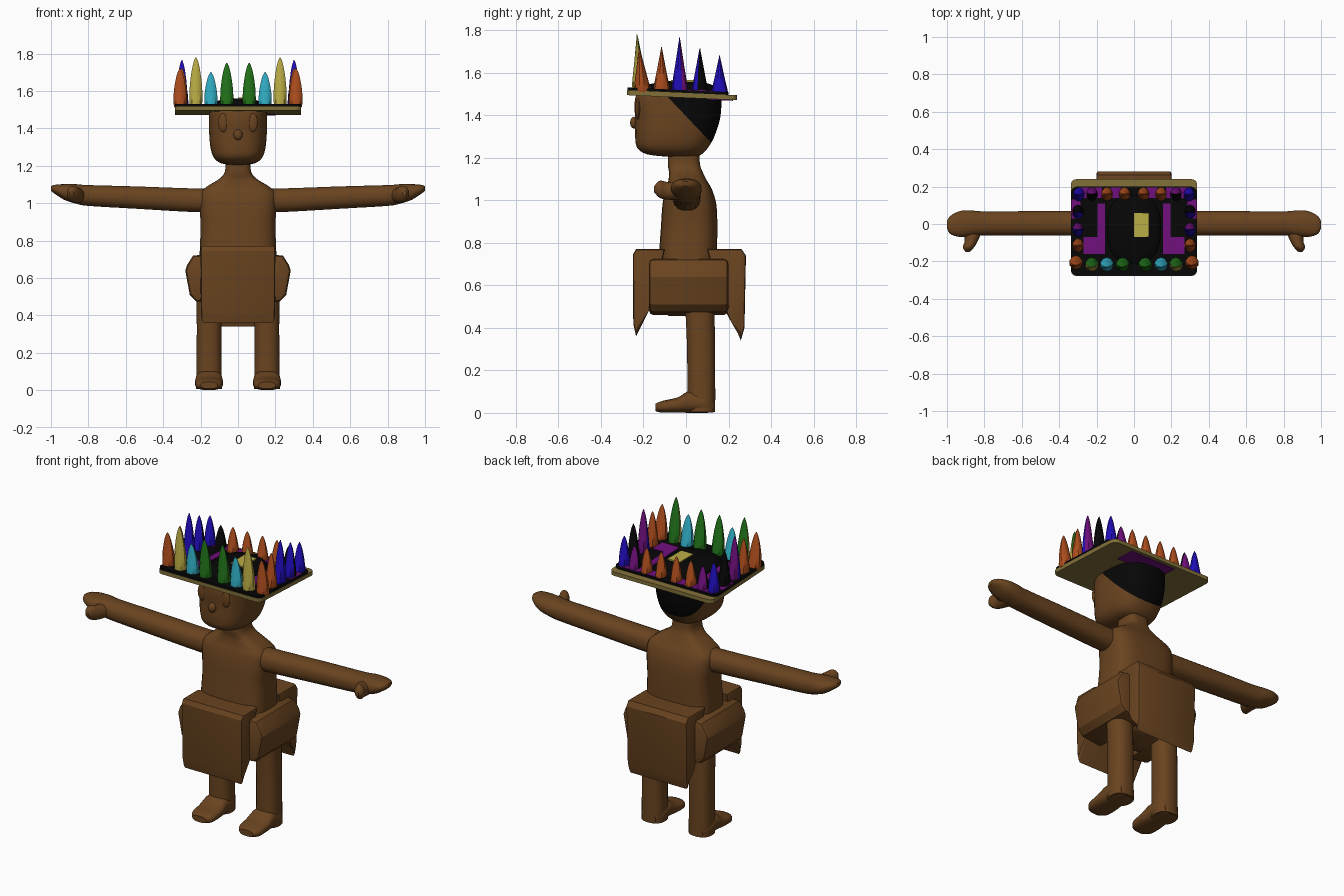
import bpy, bmesh
from math import cos, sin, pi
from mathutils import Vector

cube = bpy.data.objects.get("Cube")
if cube:
    bpy.data.objects.remove(cube)


def material(name, r, g, b):
    m = bpy.data.materials.new(name)
    m.use_nodes = True
    m.diffuse_color = (r, g, b, 1)
    node = next(n for n in m.node_tree.nodes if n.type == 'BSDF_PRINCIPLED')
    node.inputs["Base Color"].default_value = (r, g, b, 1)
    node.inputs["Roughness"].default_value = 0.8
    return m


BROWN = material("brown", .142, .057, .014)
BLACK = material("black", .002, .002, .002)
KHAKI = material("khaki", .22, .16, .04)
YELLOW = material("yellow", .5, .42, .06)
ORANGE = material("orange", .42, .075, .012)
CYAN = material("cyan", .03, .42, .55)
GREEN = material("green", .015, .17, .01)
PURPLE = material("purple", .16, .005, .2)
BLUE = material("blue", .015, .004, .5)


def finish(name, bm, mats, angle=0.7):
    bmesh.ops.recalc_face_normals(bm, faces=bm.faces)
    mesh = bpy.data.meshes.new(name)
    bm.to_mesh(mesh)
    bm.free()
    for m in mats:
        mesh.materials.append(m)
    ob = bpy.data.objects.new(name, mesh)
    bpy.context.collection.objects.link(ob)
    if angle:
        bpy.ops.object.select_all(action='DESELECT')
        ob.select_set(True)
        bpy.context.view_layer.objects.active = ob
        bpy.ops.object.shade_smooth_by_angle(angle=angle)


def refine(rings, steps):
    """Smoothly interpolated cross-sections."""
    out = []
    for i in range(len(rings) - 1):
        p = [Vector(rings[min(max(j, 0), len(rings) - 1)]) for j in range(i - 1, i + 3)]
        for k in range(steps):
            t = k / steps
            v = p[1] + (p[2] - p[0]) * t / 2 \
                + (p[0] * 2 - p[1] * 5 + p[2] * 4 - p[3]) * t * t / 2 \
                + (p[1] * 3 - p[0] - p[2] * 3 + p[3]) * t ** 3 / 2
            out.append(v)
    return out + [Vector(rings[-1])]


def power(c, n):
    return (1 if c > 0 else -1) * abs(c) ** (2 / n)


def loft(rings, axis='z', n=2.0, sides=24, steps=4, side=1):
    """Rings are: position on axis, two centres, two radii."""
    bm = bmesh.new()
    loops = []
    for t, cu, cv, ru, rv in refine(rings, steps):
        loop = []
        for i in range(sides):
            a = 2 * pi * (i + .5) / sides
            u = cu + max(ru, .002) * power(cos(a), n)
            v = cv + max(rv, .002) * power(sin(a), n)
            x, y, z = {'x': (t, u, v), 'y': (u, t, v), 'z': (u, v, t)}[axis]
            loop.append(bm.verts.new((x * side, y, z)))
        loops.append(loop)
    for a, b in zip(loops, loops[1:]):
        for i in range(sides):
            j = (i + 1) % sides
            bm.faces.new((a[i], a[j], b[j], b[i]))
    bm.faces.new(loops[0])
    bm.faces.new(loops[-1])
    return bm


def ball(name, centre, radii, mat):
    bm = bmesh.new()
    bmesh.ops.create_uvsphere(bm, u_segments=16, v_segments=10, radius=1)
    bmesh.ops.scale(bm, vec=radii, verts=bm.verts)
    bmesh.ops.translate(bm, vec=centre, verts=bm.verts)
    finish(name, bm, [mat])


def panel(name, profile, place, a, b, bevel):
    """Extrude a side profile between a and b, with softened edges."""
    bm = bmesh.new()
    ends = [[bm.verts.new(place(p, w)) for p in profile] for w in (a, b)]
    for e in ends:
        bm.faces.new(e)
    for i in range(len(profile)):
        j = (i + 1) % len(profile)
        bm.faces.new((ends[0][i], ends[0][j], ends[1][j], ends[1][i]))
    rim = [e for end in ends for e in bm.edges if e.verts[0] in end and e.verts[1] in end]
    bmesh.ops.bevel(bm, geom=rim, offset=bevel, segments=2, affect='EDGES', profile=.5)
    finish(name, bm, [BROWN], .45)


def hat_z(y):
    return 1.495 - .045 * y


def plate(name, x, y, z, mat, tilt=True, bevel=0):
    """Flat box; z is relative to the sloping hat unless tilt is off."""
    bm = bmesh.new()
    bmesh.ops.create_cube(bm, size=1)
    for v in bm.verts:
        px, py, pz = (r[0] if c < 0 else r[1] for r, c in zip((x, y, z), v.co))
        v.co = (px, py, pz + (hat_z(py) if tilt else 0))
    if bevel:
        up = [e for e in bm.edges if abs(e.verts[0].co.z - e.verts[1].co.z) > .01
              and abs(e.verts[0].co.y - e.verts[1].co.y) < .001]
        bmesh.ops.bevel(bm, geom=up, offset=bevel, segments=3, affect='EDGES', profile=.5)
    finish(name, bm, [mat], 0)


# Torso with neck
finish("torso", loft([
    (.455, 0, .01, .11, .09), (.50, 0, .01, .185, .135), (.60, 0, .01, .205, .145),
    (.75, 0, .01, .205, .137), (.88, 0, .015, .20, .133), (.98, 0, .016, .207, .127),
    (1.05, 0, .013, .205, .11), (1.09, 0, .008, .165, .092), (1.13, 0, 0, .10, .08),
    (1.17, 0, -.01, .07, .076), (1.24, 0, -.01, .068, .072)], n=3.3, sides=32), [BROWN])

# Head, cut so the hair is its own colour
bm = loft([
    (1.205, 0, -.02, .05, .07), (1.217, 0, -.055, .10, .13), (1.247, 0, -.063, .132, .167),
    (1.30, 0, -.053, .148, .187), (1.38, 0, -.04, .155, .20), (1.45, 0, -.038, .155, .205),
    (1.50, 0, -.035, .152, .197), (1.54, 0, -.03, .125, .16), (1.56, 0, -.02, .06, .08)], n=2.6, sides=32)
hairline, slope = Vector((0, -.08, 1.48)), Vector((0, 1, .95))
bmesh.ops.bisect_plane(bm, geom=bm.verts[:] + bm.edges[:] + bm.faces[:],
                       plane_co=hairline, plane_no=slope)
for f in bm.faces:
    c = f.calc_center_median()
    f.material_index = int((c - hairline).dot(slope) > 0 or c.z > 1.5)
finish("head", bm, [BROWN, BLACK])
ball("nose", (0, -.243, 1.365), (.024, .02, .028), BROWN)

# Paired parts
for s, word in ((1, "left"), (-1, "right")):
    ball(word + "_eye", (s * .078, -.226, 1.43), (.028, .012, .05), BROWN)
    finish(word + "_arm", loft([
        (.15, .003, 1.013, .066, .064), (.30, .003, 1.018, .066, .063), (.55, .003, 1.03, .066, .06),
        (.80, .003, 1.041, .065, .056), (.87, .003, 1.05, .07, .052), (.93, 0, 1.06, .07, .042),
        (.98, -.005, 1.074, .05, .024), (1.0, -.005, 1.078, .02, .012)], 'x', 2.3, side=s), [BROWN])
    finish(word + "_thumb", loft([
        (-.03, .86, 1.04, .05, .04), (-.09, .87, 1.045, .036, .042),
        (-.125, .885, 1.052, .03, .04), (-.15, .89, 1.052, .01, .014)], 'y', side=s), [BROWN])
    finish(word + "_leg", loft([
        (.005, .155, .072, .069, .066), (.15, .155, .072, .067, .066), (.35, .155, .07, .066, .067),
        (.6, .155, .06, .068, .07)], n=2.4, side=s), [BROWN])
    finish(word + "_foot", loft([
        (.13, .155, .03, .045, .028), (.09, .155, .042, .07, .042), (.02, .155, .052, .072, .052),
        (-.04, .155, .037, .075, .036), (-.11, .155, .029, .07, .028),
        (-.143, .155, .026, .045, .018)], 'y', 2.6, side=s), [BROWN])
    # Side skirt panel
    panel(word + "_skirt_panel",
          [(.1, .73), (.24, .72), (.272, .67), (.282, .64), (.258, .51), (.225, .475), (.1, .46)],
          lambda p, w: (s * p[0], w, p[1]), -.175, .2, .022)

# Front and back skirt panels
def across(p, w):
    return (w * (1 - .15 * max(0, .5 - p[1])), p[0], p[1])


panel("front_skirt_panel", [(-.25, .745), (-.235, .77), (-.10, .77), (-.15, .52), (-.175, .48),
                            (-.235, .36), (-.248, .42)], across, -.2, .2, .012)
panel("back_skirt_panel", [(.282, .74), (.262, .77), (.10, .77), (.17, .50), (.225, .43),
                           (.258, .34), (.275, .40)], across, -.2, .2, .012)

# Hat base and its coloured fields
plate("hat_brim", (-.338, .338), (-.278, .24), (-.013, .01), KHAKI, bevel=.03)
plate("hat_top", (-.336, .336), (-.276, .2), (.009, .023), BLACK, bevel=.03)
plate("crown_patch", (0, .08), (-.07, .06), (1.557, 1.565), YELLOW, tilt=False)
plate("underside_patch", (-.1, .2), (.1, .22), (-.017, -.012), PURPLE)
for s, word in ((1, "left"), (-1, "right")):
    for name, a, b, y in (("long_stripe", .155, .195, (-.16, .11)),
                          ("cross_stripe", .195, .27, (-.16, -.07)),
                          ("edge_stripe", .285, .334, (.03, .13)),
                          ("back_corner_stripe", .17, .30, (.14, .195)),
                          ("back_stripe", .07, .125, (.14, .195))):
        plate(f"{word}_{name}", sorted((s * a, s * b)), y, (.022, .027), PURPLE)


# Feathers: rounded across, pointed in depth, with a second colour behind
def feather(name, x, y, top, front, back, split, width):
    base = hat_z(y) + .006
    h = top - base
    lean = -.015 if y < -.2 else 0
    shape = ((0, .85, 1), (.15, 1, .95), (.45, .92, .62), (.75, .62, .3), (.92, .32, .12), (1, .04, .02))
    rings = [(base + h * t, x, y + lean * t, width * a, .038 * b) for t, a, b in shape]
    bm = loft(rings, sides=10, steps=2)
    bmesh.ops.recalc_face_normals(bm, faces=bm.faces)
    for f in bm.faces:
        f.material_index = int(f.normal.y > split)
    finish(name, bm, [front, back], .6)


row = [
    ("front_inner", .06, -.215, 1.75, GREEN, GREEN, 0),
    ("front_middle", .145, -.215, 1.70, CYAN, CYAN, 0),
    ("front_outer", .225, -.215, 1.78, YELLOW, GREEN, .1),
    ("front_corner", .31, -.205, 1.72, ORANGE, ORANGE, 0),
    ("side_front", .30, -.115, 1.72, ORANGE, ORANGE, 0),
    ("side_middle", .30, -.03, 1.765, BLUE, PURPLE, .5),
    ("side_rear", .30, .065, 1.715, BLUE, BLACK, -.5),
    ("back_corner", .295, .158, 1.68, BLUE, BLUE, 0),
    ("back_outer", .225, .16, 1.64, BLACK, PURPLE, 0),
    ("back_middle", .145, .16, 1.65, ORANGE, ORANGE, 0),
    ("back_inner", .05, .16, 1.65, ORANGE, ORANGE, 0)]
for s, word in ((1, "left"), (-1, "right")):
    for name, x, y, top, front, back, split in row:
        feather(f"{word}_{name}_feather", s * x, y, top, front, back, split, .037 if y < -.2 else .031)
